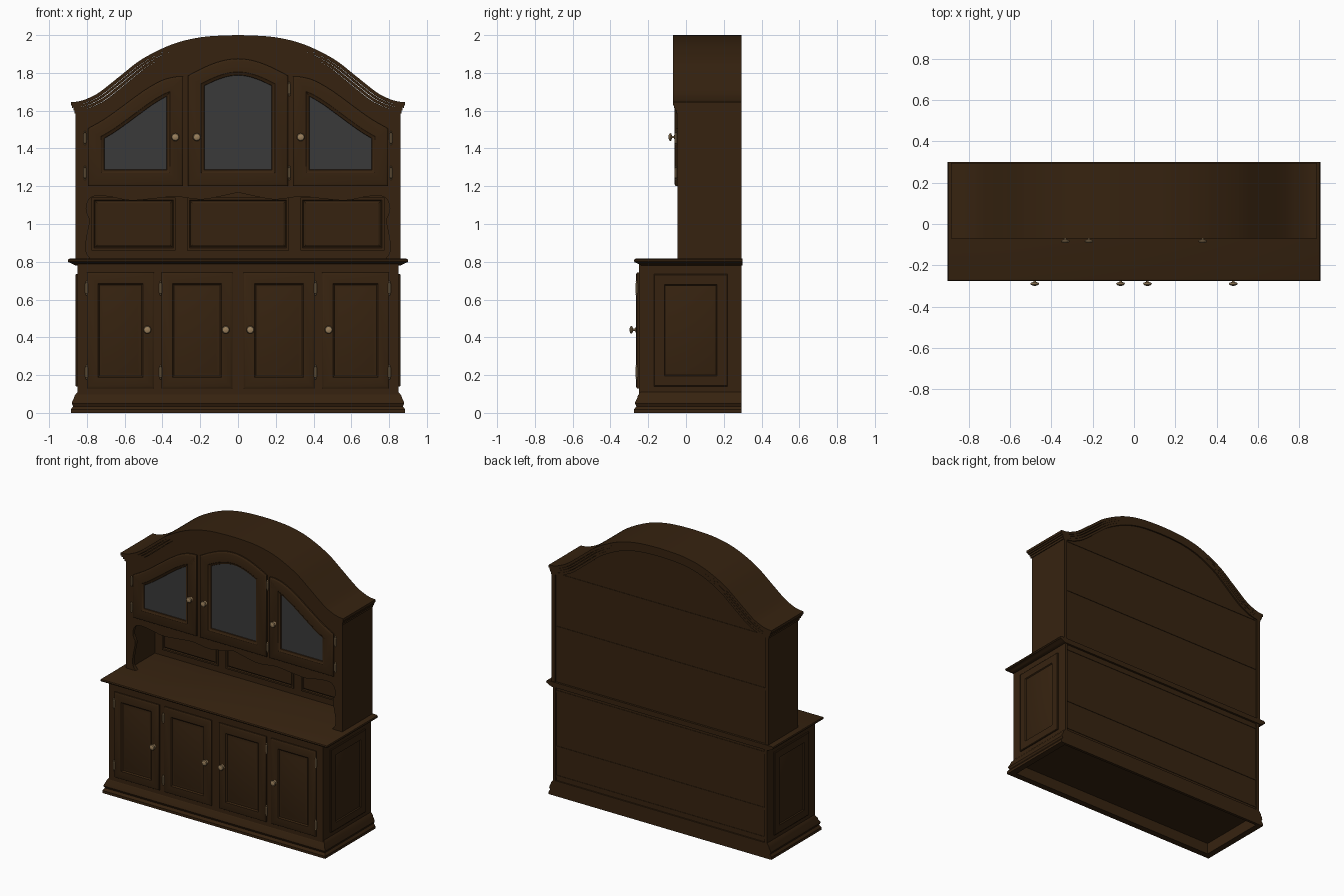
import bpy, bmesh, math
from mathutils import Vector

if "Cube" in bpy.data.objects:
    bpy.data.objects.remove(bpy.data.objects["Cube"])


def material(name, rgb):
    m = bpy.data.materials.new(name)
    m.diffuse_color = (*rgb, 1)
    m.use_nodes = True
    m.node_tree.nodes["Principled BSDF"].inputs["Base Color"].default_value = m.diffuse_color
    return m


WOOD = material("dark_oak", (0.037, 0.0165, 0.005))
GLASS = material("grey_glass", (0.042, 0.042, 0.042))
BRASS = material("aged_brass", (0.33, 0.22, 0.11))


def loft(name, rings, mat=WOOD, last=None):
    """Bridge rings of equal length, cap both ends; last = material of end cap."""
    bm = bmesh.new()
    vs = [[bm.verts.new(p) for p in r] for r in rings]
    n = len(rings[0])
    for a, b in zip(vs, vs[1:]):
        for i in range(n):
            j = (i + 1) % n
            bm.faces.new((a[i], a[j], b[j], b[i]))
    bm.faces.new(vs[0])
    end = bm.faces.new(vs[-1])
    if last:
        end.material_index = 1
    bmesh.ops.recalc_face_normals(bm, faces=bm.faces)
    me = bpy.data.meshes.new(name)
    bm.to_mesh(me)
    bm.free()
    me.materials.append(mat)
    if last:
        me.materials.append(last)
    ob = bpy.data.objects.new(name, me)
    bpy.context.collection.objects.link(ob)
    return ob


def rect(x0, x1, y0, y1, z):
    return [(x0, y0, z), (x1, y0, z), (x1, y1, z), (x0, y1, z)]


def box(name, x0, x1, y0, y1, z0, z1, mat=WOOD):
    return loft(name, [rect(x0, x1, y0, y1, z0), rect(x0, x1, y0, y1, z1)], mat)


def plate(name, poly, y0, y1):
    return loft(name, [[(x, y, z) for x, z in poly] for y in (y0, y1)])


def curve(pts, n=6):
    """Smooth Catmull-Rom line through 2D points."""
    p = [Vector(q) for q in pts]
    p = [2 * p[0] - p[1]] + p + [2 * p[-1] - p[-2]]
    out = []
    for a, b, c, d in zip(p, p[1:], p[2:], p[3:]):
        for k in range(n):
            t = k / n
            out.append(0.5 * (2 * b + (c - a) * t + (2 * a - 5 * b + 4 * c - d) * t * t
                              + (3 * b - a - 3 * c + d) * t ** 3))
    return [tuple(v) for v in out + [p[-2]]]


def mirrored(half):
    """Complete a left half line that ends on x = 0."""
    return half + [(-x, z) for x, z in reversed(half[:-1])]


def inset(poly, d):
    p = [Vector(q) for q in poly]
    n = len(p)
    s = 1 if sum(p[i - 1].x * p[i].y - p[i].x * p[i - 1].y for i in range(n)) > 0 else -1
    out = []
    for i in range(n):
        e, f = (p[i] - p[i - 1]).normalized(), (p[(i + 1) % n] - p[i]).normalized()
        a, b = Vector((-e.y, e.x)) * s, Vector((-f.y, f.x)) * s
        out.append(p[i] + (a + b) * d / max(1 + a.dot(b), 0.3))
    return out


def panel(name, poly, place, steps, last=None):
    """Moulded panel: steps are (inset, height) pairs, place maps (u, v, height) to 3D."""
    return loft(name, [[place(q[0], q[1], h) for q in inset(poly, d)] for d, h in steps], WOOD, last)


def quad(u0, u1, v0, v1):
    return [(u0, v0), (u1, v0), (u1, v1), (u0, v1)]


def front(y):
    return lambda u, v, h: (u, y - h, v)


def lathe(name, prof, place, n=16):
    return loft(name, [[place(r * math.cos(2 * math.pi * i / n), r * math.sin(2 * math.pi * i / n), t)
                        for i in range(n)] for r, t in prof], BRASS)


def knob(x, y, z):
    lathe("knob", [(.014, 0), (.014, .003), (.006, .006), (.006, .016), (.018, .02), (.021, .025),
                   (.017, .031), (.006, .035)], lambda a, b, t: (x + a, y - t, z + b))


def hinge(x, y, z):
    prof = [(.002, -.038), (.005, -.034), (.003, -.028), (.007, -.025), (.007, .025),
            (.003, .028), (.005, .034), (.002, .038)]
    lathe("hinge", prof, lambda a, b, t: (x + a, y + b, z + t), 10)


# Plinth: stepped ring, open underneath
plinth = [(-.02, .08), (-.02, 0), (.025, 0), (.025, .018), (.013, .035), (.02, .05), (.018, .06),
          (.008, .078), (.006, .09), (-.01, .11)]
loft("plinth", [rect(-.86 - o, .86 + o, -.25 - o, .295 if o > -.015 else .275, z) for o, z in plinth])

# Lower cabinet
box("lower_body", -.85, .85, -.25, .285, .08, .79)
for s in (-1, 1):
    x0, x1 = sorted((s * .83, s * .85))
    box("lower_side_edge", x0, x1, .28, .295, .1, .79)
    panel("lower_side_panel", quad(-.17, .22, .14, .735), lambda u, v, h: (s * (.85 + h), u, v),
          [(0, 0), (0, .007), (.004, .01), (.055, .01), (.06, .003), (.075, .008)])

# Countertop with rounded edge
loft("countertop", [rect(-.86 - o, .86 + o, -.235 - o, .30, z) for o, z in
                    [(0, .78), (.015, .787), (.03, .795), (.038, .798), (.041, .805), (.038, .813), (.03, .817)]])

# Lower doors, hinges and knobs
DOOR = [(0, 0), (0, .009), (.004, .012), (.012, .015), (.058, .015), (.066, .007), (.07, .007), (.085, .012)]
for s in (-1, 1):
    for a, b in ((.445, .80), (.03, .405)):
        panel("lower_door", quad(*sorted((s * a, s * b)), .13, .742), front(-.25), DOOR)
    for x in (.48, .065):
        knob(s * x, -.264, .44)
    for x in (.802, .41):
        for z in (.215, .66):
            hinge(s * x, -.262, z)

# Arched cornice, in stepped layers following one curve
arch = mirrored(curve([(-.885, 1.645), (-.84, 1.65), (-.79, 1.667), (-.73, 1.70), (-.62, 1.787),
                       (-.52, 1.865), (-.41, 1.925), (-.31, 1.964), (-.2, 1.988), (-.1, 1.997), (0, 2.0)]))


def arch_line(d, w):
    out = []
    for i, (x, z) in enumerate(arch):
        n = Vector((0, -1))
        if 0 < i < len(arch) - 1:
            t = Vector(arch[i + 1]) - Vector(arch[i - 1])
            n = Vector((t.y, -t.x)).normalized()
        out.append((x * w / .885 + n.x * d, z + n.y * d))
    return out


for w, yf, d0, d1 in ((.885, -.07, 0, .018), (.879, -.064, .017, .03),
                      (.872, -.057, .029, .044), (.866, -.051, .043, .06)):
    loft("cornice", [[(a[0], yf, a[1]), (a[0], .295, a[1]), (b[0], .295, b[1]), (b[0], yf, b[1])]
                     for a, b in zip(arch_line(d0, w), arch_line(d1, w))])

# Upper cabinet: face frame with scalloped niche opening, sides, back, niche ceiling
niche = mirrored(curve([(-.78, .815), (-.803, .85), (-.805, .90), (-.795, .96), (-.785, 1.02), (-.803, 1.07),
                        (-.795, 1.12), (-.76, 1.148), (-.68, 1.145), (-.57, 1.125), (-.44, 1.135),
                        (-.33, 1.145), (-.2, 1.13), (-.1, 1.145), (0, 1.167)], 4))
top = arch_line(.05, .86)
plate("face_frame", [(-.86, .815)] + top + [(.86, .815)] + niche[::-1], -.045, -.02)
plate("upper_back", [(-.85, .815)] + arch_line(.05, .85) + [(.85, .815)], .25, .285)
for s in (-1, 1):
    x0, x1 = sorted((s * .835, s * .86))
    box("upper_side", x0, x1, -.043, .295, .815, 1.6)
box("niche_ceiling", -.84, .84, -.03, .26, 1.18, 1.2)
for x0, x1 in ((-.775, -.33), (-.27, .27), (.33, .775)):
    panel("niche_panel", quad(x0, x1, .86, 1.14), front(.25),
          [(0, 0), (0, .008), (.012, .008), (.018, .002), (.03, .01)])

# Shelf edges showing on the back
for z in (.13, .34, .74, 1.2, 1.58):
    box("back_shelf_edge", -.83, .83, .28, .288, z, z + .018)

# Glazed upper doors
GLAZED = [(0, 0), (0, .009), (.004, .013), (.012, .016), (.07, .016), (.078, .01), (.086, .008), (.088, .004)]
side_top = curve([(-.795, 1.505), (-.70, 1.56), (-.6, 1.632), (-.5, 1.705), (-.41, 1.757),
                  (-.34, 1.778), (-.29, 1.78)], 4)
for s in (-1, 1):
    side = [(s * x, z) for x, z in [(-.795, 1.2), (-.29, 1.2)] + side_top[::-1]]
    panel("side_glass_door", side, front(-.045), GLAZED, GLASS)
    knob(s * .332, -.058, 1.46)
    for z in (1.27, 1.455):
        hinge(s * .81, -.053, z)
middle = [(.265 * k / 10, 1.785 + .09 * math.cos(math.pi / 2 * k / 10)) for k in range(10, -11, -1)]
panel("middle_glass_door", [(-.265, 1.2), (.265, 1.2)] + middle, front(-.045), GLAZED, GLASS)
knob(-.218, -.058, 1.46)
for z in (1.27, 1.715):
    hinge(.272, -.053, z)

# Smooth the curves, keep the edges sharp
for ob in bpy.data.objects:
    ob.select_set(True)
    bpy.context.view_layer.objects.active = ob
bpy.ops.object.shade_smooth_by_angle(angle=math.radians(30))
